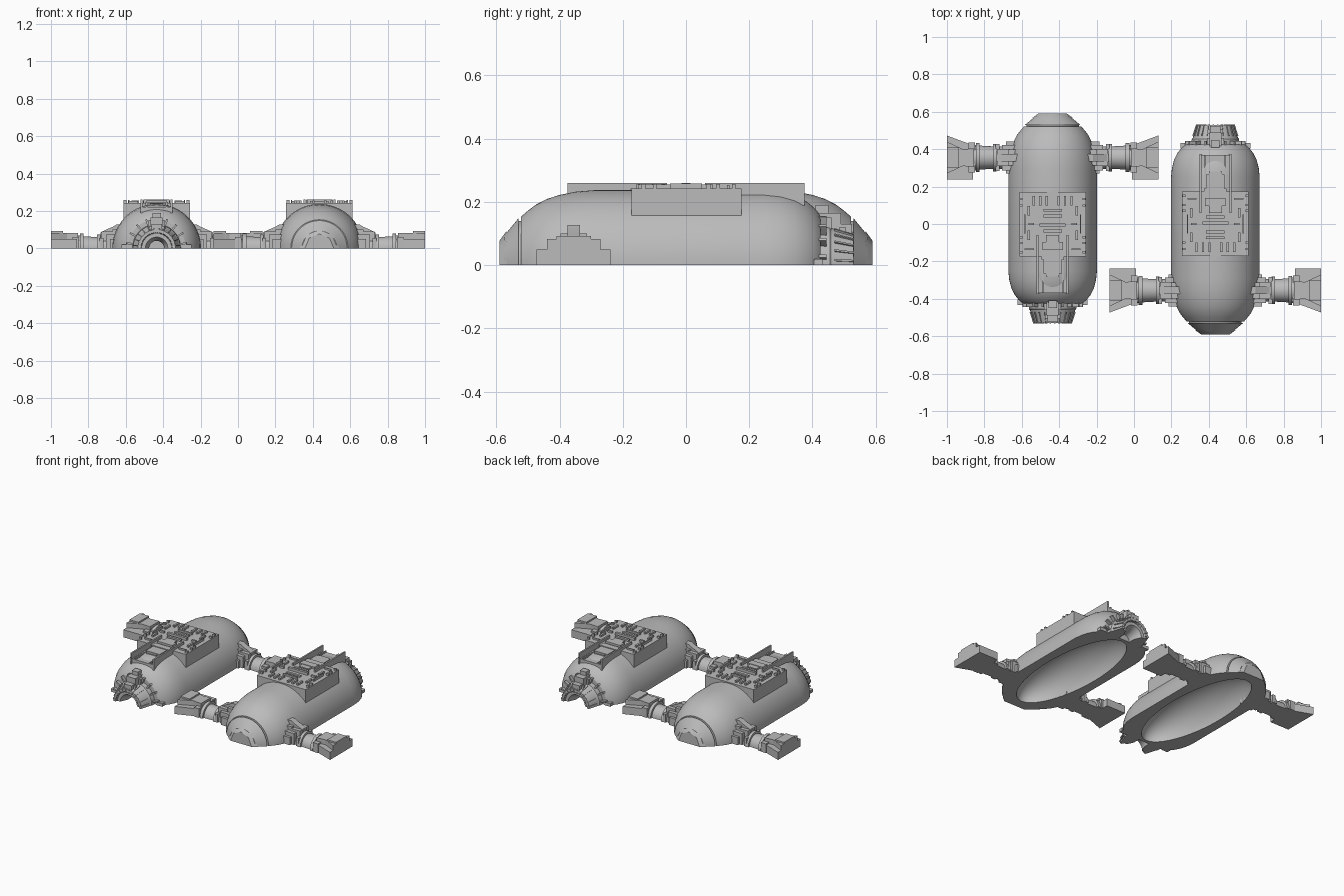
import bpy, bmesh, math
from mathutils import Matrix, Vector

cube = bpy.data.objects.get("Cube")
if cube:
    bpy.data.objects.remove(cube, do_unlink=True)

grey = bpy.data.materials.new("plain_grey")
grey.use_nodes = True
COLOR = (0.5, 0.5, 0.5, 1)
grey.diffuse_color = COLOR
grey.node_tree.nodes["Principled BSDF"].inputs["Base Color"].default_value = COLOR


def place(name, bm, mirror=False):
    """Finish a part and put it on both half hulls, turned end to end."""
    bmesh.ops.recalc_face_normals(bm, faces=bm.faces)
    mesh = bpy.data.meshes.new(name)
    bm.to_mesh(mesh)
    bm.free()
    mesh.materials.append(grey)
    for p in mesh.polygons:
        p.use_smooth = True
    mesh.set_sharp_from_angle(angle=math.radians(28))
    for side, x, turn in (("left", 0.435, 0), ("right", -0.435, math.pi)):
        ob = bpy.data.objects.new(f"{side}_{name}", mesh)
        ob.location.x = x
        ob.rotation_euler.z = turn
        bpy.context.collection.objects.link(ob)
        if mirror:
            ob.modifiers.new("Mirror", "MIRROR")


def half_lathe(bm, profile, segs=32, matrix=Matrix()):
    """Turn a closed (y, radius) profile half a circle and cap the cut."""
    rows = []
    for i in range(segs + 1):
        a = math.pi * i / segs
        rows.append([bm.verts.new(matrix @ Vector((r * math.cos(a), y, r * math.sin(a))))
                     for y, r in profile])
    n = len(profile)
    for a, b in zip(rows, rows[1:]):
        for j in range(n):
            k = (j + 1) % n
            if profile[j][1] or profile[k][1]:
                bm.faces.new((a[j], a[k], b[k], b[j]))
    bm.faces.new(rows[0])
    bm.faces.new(rows[-1])
    bmesh.ops.remove_doubles(bm, verts=[v for r in rows for v in r], dist=1e-5)


def box(bm, x, y, z, matrix=Matrix()):
    """Box from three (low, high) ranges."""
    size = [b - a for a, b in (x, y, z)]
    mid = [(a + b) / 2 for a, b in (x, y, z)]
    bmesh.ops.create_cube(bm, size=1, matrix=matrix @ Matrix.Translation(mid) @ Matrix.Diagonal((*size, 1)))


def prism(bm, outline, low, high, to_point):
    """Extrude an outline between two values along the remaining axis."""
    a, b = ([bm.verts.new(to_point(u, v, w)) for u, v in outline] for w in (low, high))
    bm.faces.new(a)
    bm.faces.new(b)
    for i in range(len(a)):
        j = (i + 1) % len(a)
        bm.faces.new((a[i], a[j], b[j], b[i]))


# Hull: half capsule with groove behind the nose and a hollow underside
hull = [(-.575, 0), (-.575, .093), (-.53, .148), (-.53, .14), (-.522, .14), (-.522, .153),
        (-.5, .172), (-.475, .191), (-.44, .209), (-.4, .222), (-.35, .232), (-.29, .237),
        (.25, .237), (.3, .232), (.345, .22), (.38, .202), (.405, .182), (.42, .165),
        (.426, .155), (.426, 0)]
hollow = [(-.06 + .465 * math.cos(math.pi * i / 24), .177 * math.sin(math.pi * i / 24)) for i in range(25)]
hollow[0], hollow[-1] = (.405, 0), (-.525, 0)
bm = bmesh.new()
half_lathe(bm, hull + hollow, 40)
place("hull", bm)

# Faceted nose plate
bm = bmesh.new()
half_lathe(bm, [(-.59, 0), (-.59, .077), (-.568, .107), (-.56, 0)], 4)
place("nose_plate", bm)

# Engine bell with an open mouth
bm = bmesh.new()
half_lathe(bm, [(.42, .04), (.42, .13), (.455, .126), (.46, .121), (.53, .1),
                (.53, .085), (.515, .08), (.515, .06), (.47, .04)])
place("engine_bell", bm)

# Small radial fins behind the hull, thin ribs along the bell
bm = bmesh.new()
for i in range(9):
    turn = Matrix.Rotation(-math.pi * (i + .5) / 9, 4, 'Y')
    box(bm, (.12, .163), (.415, .445), (-.005, .005), turn)
for i in range(12):
    turn = Matrix.Rotation(-math.pi * (i + .5) / 12, 4, 'Y')
    prism(bm, [(.08, .47), (.124, .47), (.104, .532), (.08, .532)], -.003, .003,
          lambda u, v, w: turn @ Vector((u, v, w)))
place("engine_fins", bm)

# Stepped block on top of the engine
bm = bmesh.new()
for w, y, z in ((.045, (.4, .46), (.1, .15)), (.032, (.4, .49), (.1, .165)),
                (.022, (.41, .45), (.15, .19)), (.028, (.48, .525), (.08, .13)),
                (.042, (.485, .505), (.08, .12))):
    box(bm, (-w, w), y, z)
place("engine_block", bm)

# Small lugs at the hull shoulder
bm = bmesh.new()
box(bm, (.14, .187), (.405, .432), (0, .02))
place("shoulder_lug", bm, True)

# Deck box on top of the hull, its sides reaching down the curve
bm = bmesh.new()
prism(bm, [(-.178, .155), (-.12, .155), (-.12, .19), (.12, .19), (.12, .155), (.178, .155),
           (.178, .243), (-.178, .243)], -.172, .175, lambda u, v, w: (u, w, v))
place("deck", bm)

# Channel running aft from the deck: floor and side walls
bm = bmesh.new()
box(bm, (-.08, .08), (.17, .37), (.188, .222))
box(bm, (-.05, .05), (.19, .265), (.2, .243))
box(bm, (-.035, .035), (.265, .28), (.2, .24))
box(bm, (-.06, .06), (.15, .19), (.2, .248))
place("channel_floor", bm)
bm = bmesh.new()
box(bm, (.075, .085), (.06, .375), (.188, .26))
box(bm, (.05, .058), (.19, .37), (.2, .232))
place("channel_wall", bm, True)

# Crossbars and hatch along the deck centre
bm = bmesh.new()
for w, y, top in ((.07, (-.002, .014), .26), (.055, (.095, .14), .256), (.035, (.06, .095), .253),
                  (.05, (.03, .045), .255), (.05, (-.05, -.035), .252), (.05, (-.08, -.068), .254)):
    box(bm, (-w, w), y, (.235, top))
place("deck_crossbars", bm)

# Mirrored pads, rails and studs on the deck
bm = bmesh.new()
for y in (-.14, -.105, .065, .095, .145):
    box(bm, (.16, .176), (y, y + .012), (.235, .257))
for y in (-.07, .06):
    box(bm, (.122, .135), (y - .025, y + .025), (.235, .255))
for x in (.025, .06, .095):
    box(bm, (x, x + .012), (-.15, -.1), (.235, .255))
box(bm, (.145, .152), (-.05, .05), (.235, .258))
box(bm, (.1, .13), (-.006, .006), (.235, .255))
box(bm, (.1, .15), (.13, .138), (.235, .253))
place("deck_details", bm, True)

# Arm: bracket wedge and stepped clamps at the root
C = -.355
bm = bmesh.new()
prism(bm, [(.14, 0), (.14, .127), (.215, .127), (.235, .115), (.27, .1), (.3, .085), (.3, 0)],
      C - .02, C + .02, lambda u, v, w: (u, w, v))
for x, half, top in (((.15, .27), .068, .075), ((.18, .25), .085, .05), ((.23, .295), .045, .09),
                     ((.17, .235), .042, .1), ((.285, .305), .072, .055)):
    box(bm, x, (C - half, C + half), (0, top))
place("arm_bracket", bm, True)

# Arm: round shaft with collars
bm = bmesh.new()
shaft = [(.25, 0), (.25, .06), (.3, .06), (.3, .074), (.318, .074), (.318, .06), (.39, .064),
         (.39, .078), (.41, .078), (.41, .068), (.46, .068), (.46, 0)]
half_lathe(bm, shaft, 20, Matrix.Translation((0, C, 0)) @ Matrix.Rotation(-math.pi / 2, 4, 'Z'))
place("arm_shaft", bm, True)

# Arm: flared end with a raised spine, a swept blade and a flat side box
bm = bmesh.new()
up = lambda u, v, w: (u, C + v, w)
prism(bm, [(.41, -.06), (.565, -.118), (.565, .115), (.42, .06)], 0, .05, up)
prism(bm, [(.42, -.05), (.48, -.045), (.565, -.085), (.565, .085), (.48, .045), (.42, .05)], 0, .082, up)
box(bm, (.425, .565), (C + .06, C + .117), (0, .05))
box(bm, (.5, .565), (C - .055, C + .055), (0, .092))
box(bm, (.415, .45), (C - .08, C + .08), (0, .06))
place("arm_end", bm, True)
